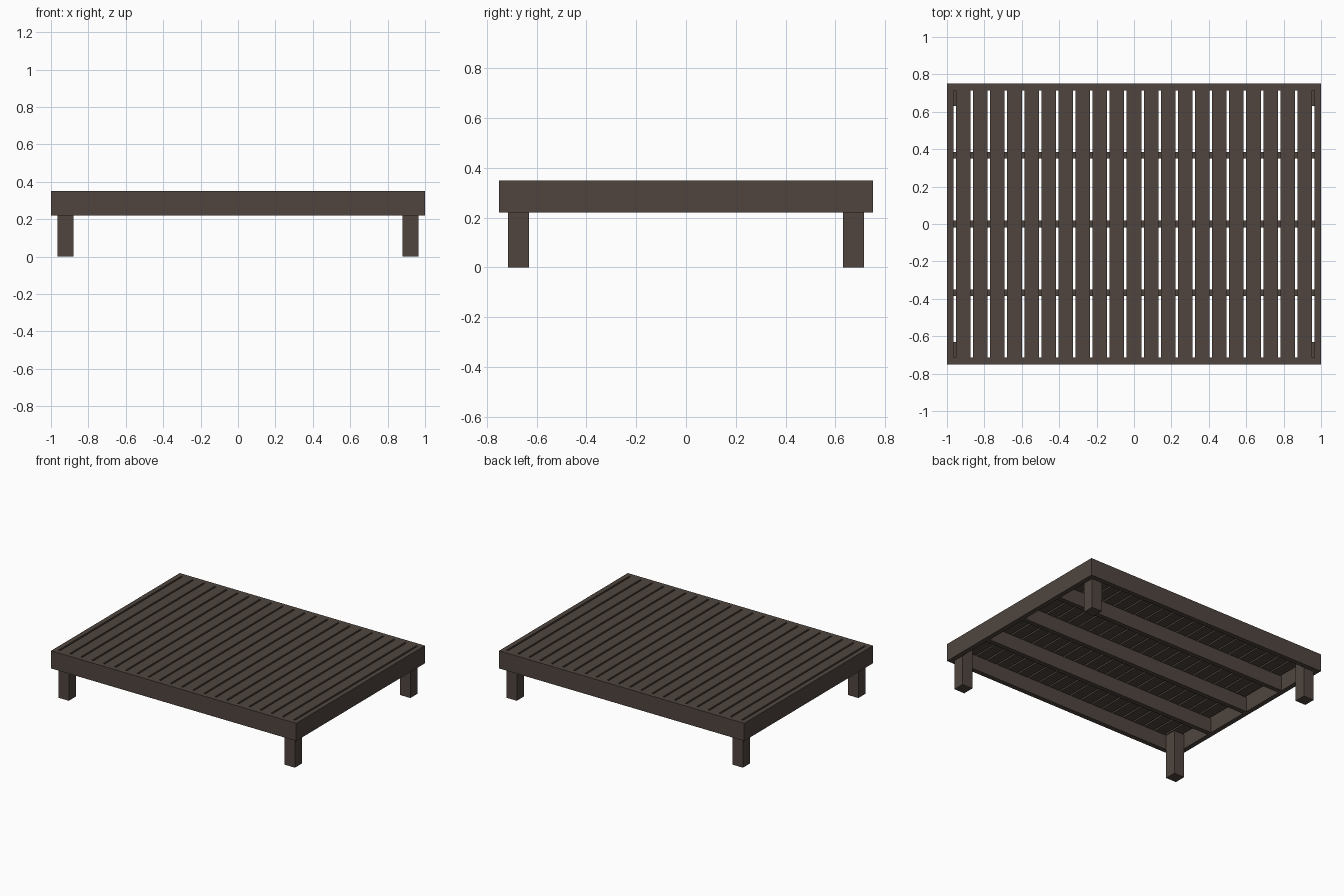
import bpy

if "Cube" in bpy.data.objects:
    bpy.data.objects.remove(bpy.data.objects["Cube"])

wood = bpy.data.materials.new("dark_wood")
wood.diffuse_color = (0.08, 0.06, 0.05, 1)
wood.use_nodes = True
wood.node_tree.nodes["Principled BSDF"].inputs["Base Color"].default_value = wood.diffuse_color


def box(name, x, y, z):
    """Box from (min, max) ranges."""
    bpy.ops.mesh.primitive_cube_add(
        size=1, location=[(a + b) / 2 for a, b in (x, y, z)])
    ob = bpy.context.object
    ob.name = name
    ob.scale = [b - a for a, b in (x, y, z)]
    bpy.ops.object.transform_apply(location=False, rotation=False, scale=True)
    ob.data.materials.append(wood)
    return ob


HX, HY, T = 1.0, 0.75, 0.035        # half length, half width, rail thickness
Z0, Z1, SLAT_T = 0.22, 0.35, 0.022  # frame bottom, top, slat thickness
IX, IY, ZS = HX - T, HY - T, Z1 - SLAT_T


def span(s, a, b):
    return tuple(sorted((s * a, s * b)))


# outer frame rails
for s, n in ((-1, "front_rail"), (1, "back_rail")):
    box(n, (-HX, HX), span(s, IY, HY), (Z0, Z1))
for s, n in ((-1, "left_rail"), (1, "right_rail")):
    box(n, span(s, IX, HX), (-IY, IY), (Z0, Z1))

# legs inside the frame corners
LEG = 0.085
for sx, nx in ((-1, "left"), (1, "right")):
    for sy, ny in ((-1, "front"), (1, "back")):
        box(f"{ny}_{nx}_leg", span(sx, IX - LEG, IX), span(sy, IY - LEG, IY), (0, ZS))

# lengthwise support joists
for i, y in enumerate((-0.367, 0, 0.367)):
    box(f"joist_{i + 1}", (-IX, IX), (y - T / 2, y + T / 2), (Z0, ZS))

# deck slats, evenly gapped
N, W = 21, 0.078
gap = (2 * IX - N * W) / (N + 1)
for i in range(N):
    x = -IX + gap + i * (W + gap)
    box(f"slat_{i + 1}", (x, x + W), (-IY, IY), (ZS, Z1))
